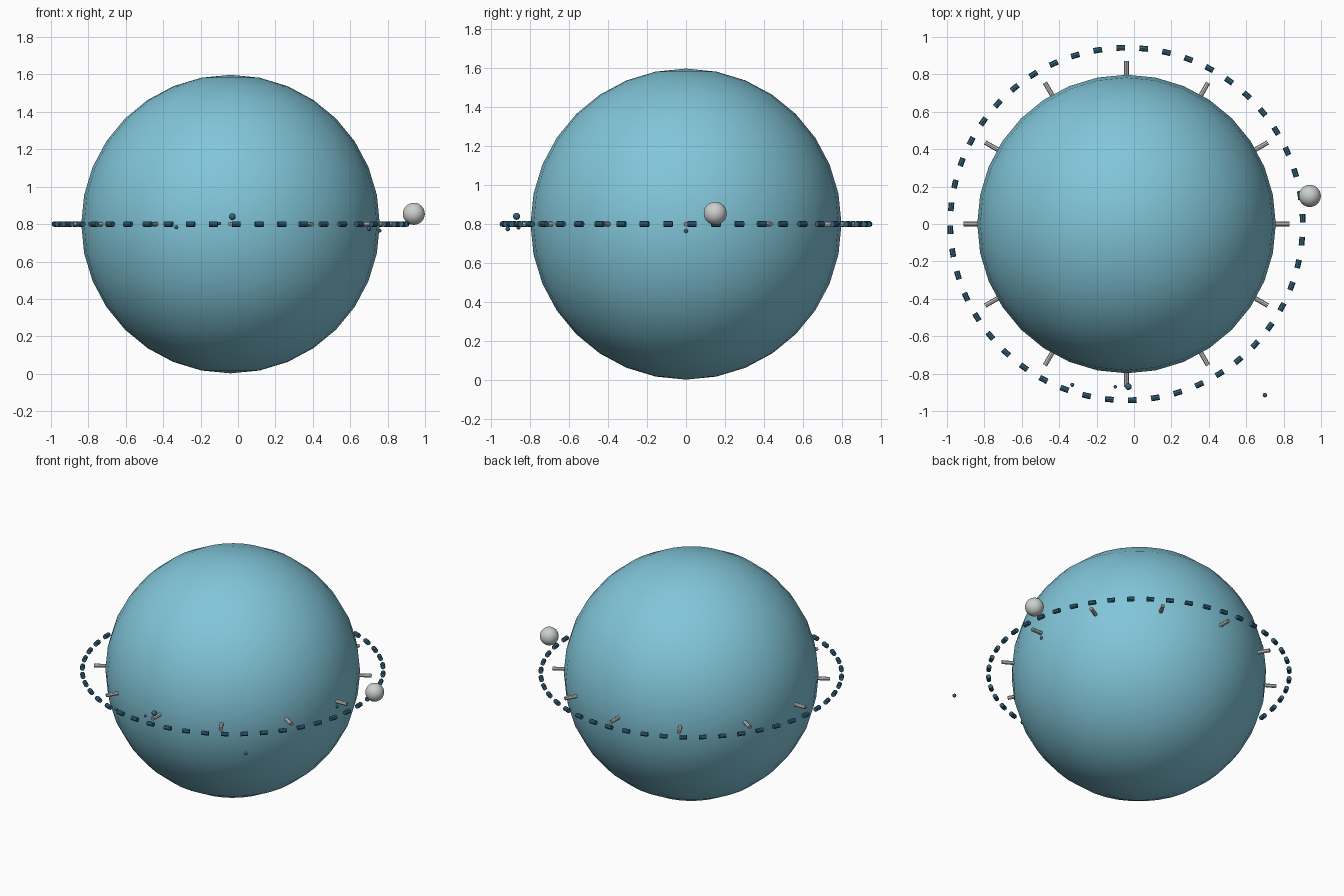
import bpy, math
from mathutils import Vector

if "Cube" in bpy.data.objects:
    bpy.data.objects.remove(bpy.data.objects["Cube"])

CENTRE = Vector((-0.04, 0, 0.8))


def material(name, rgb):
    m = bpy.data.materials.new(name)
    m.diffuse_color = (*rgb, 1)
    m.use_nodes = True
    m.node_tree.nodes["Principled BSDF"].inputs["Base Color"].default_value = m.diffuse_color
    return m


sky_blue = material("sky_blue", (0.22, 0.56, 0.69))
deep_blue = material("deep_blue", (0.035, 0.13, 0.21))
pale_grey = material("pale_grey", (0.60, 0.63, 0.61))
warm_brown = material("warm_brown", (0.32, 0.25, 0.22))


def ball(name, loc, radius, mat, segments=32, rings=16):
    bpy.ops.mesh.primitive_uv_sphere_add(segments=segments, ring_count=rings,
                                         radius=radius, location=loc)
    ob = bpy.context.object
    ob.name = name
    ob.data.materials.append(mat)
    bpy.ops.object.shade_smooth()
    return ob


def rod(name, angle, distance, direction, radius, length, mat):
    """Short rod on the equator, pointing along the given heading."""
    loc = CENTRE + Vector((math.cos(angle), math.sin(angle), 0)) * distance
    bpy.ops.mesh.primitive_cylinder_add(vertices=8, radius=radius, depth=length,
                                        location=loc,
                                        rotation=(0, math.pi / 2, direction))
    ob = bpy.context.object
    ob.name = name
    ob.data.materials.append(mat)
    return ob


# Large globe
ball("globe", CENTRE, 0.798, sky_blue)

# Dashed orbit ring
for i in range(48):
    a = math.radians(7.5 * i + 1.9)
    rod("ring_dash", a, 0.942, a + math.pi / 2, 0.015, 0.046, deep_blue)

# Radial pegs around the equator, with darker outer ends
for i in range(12):
    a = math.radians(30 * i)
    peg = rod("peg", a, 0.825, a, 0.0125, 0.095, pale_grey)
    peg.data.materials.append(warm_brown)
    for f in peg.data.polygons:
        if f.normal.z > 0.9:
            f.material_index = 1

# Small moon
ball("moon", (0.94, 0.15, 0.855), 0.059, pale_grey)

# Tiny pebbles drifting near the ring
for x, y, z, r in [(-0.03, -0.87, 0.84, 0.018), (-0.33, -0.86, 0.783, 0.011),
                   (-0.10, -0.87, 0.803, 0.009), (0.70, -0.915, 0.775, 0.012),
                   (0.757, 0.0, 0.765, 0.010)]:
    ball("pebble", (x, y, z), r, deep_blue, 12, 8)
